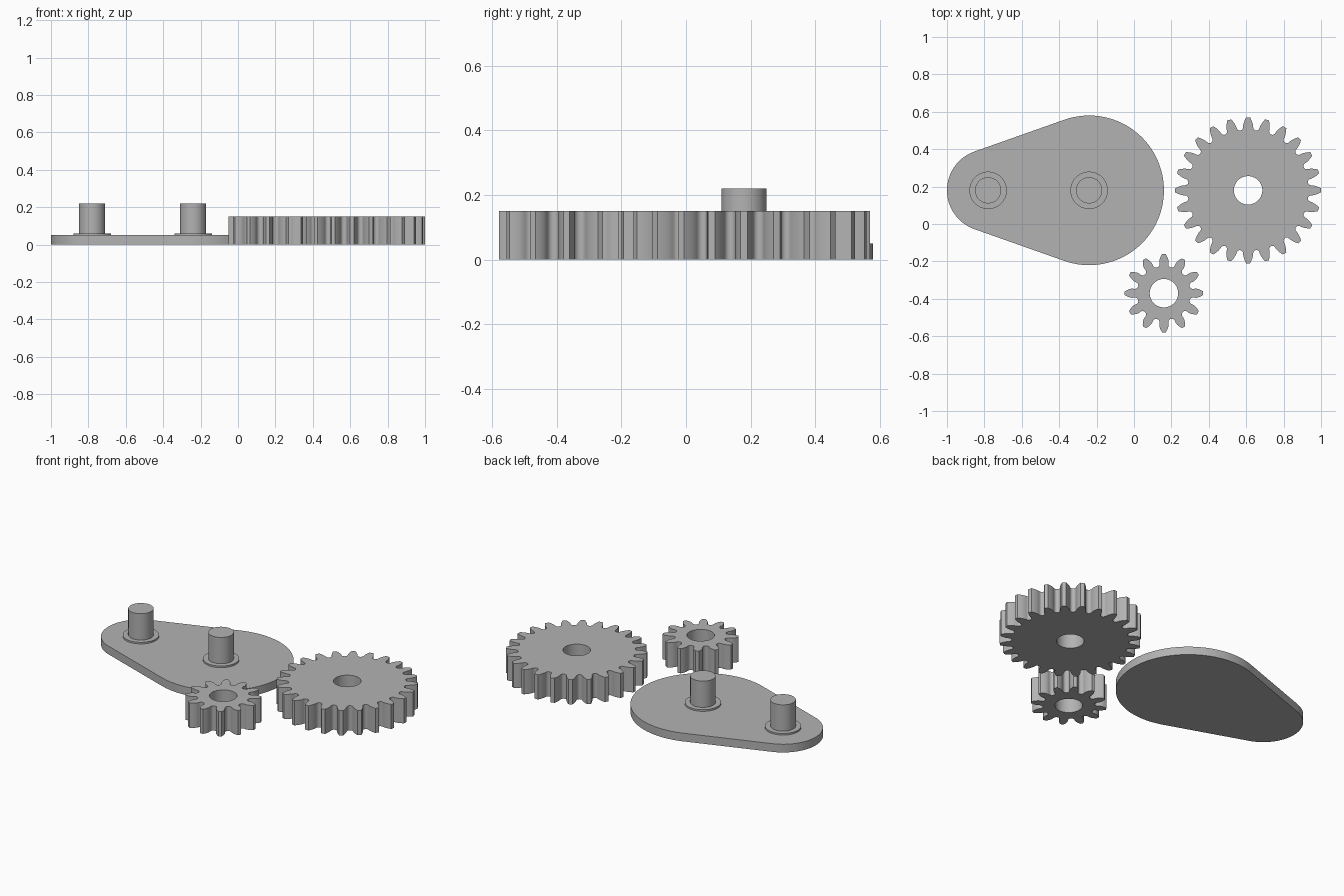
import bpy, bmesh, math
from mathutils import Vector

cube = bpy.data.objects.get("Cube")
if cube:
    bpy.data.objects.remove(cube, do_unlink=True)

grey = bpy.data.materials.new("plain grey")
grey.use_nodes = True
grey.diffuse_color = (0.45, 0.45, 0.45, 1)
grey.node_tree.nodes["Principled BSDF"].inputs["Base Color"].default_value = grey.diffuse_color

MODULE = 0.03
GEAR_HEIGHT, PLATE_HEIGHT = 0.15, 0.05
HOLE_RADIUS, POST_RADIUS, COLLAR_RADIUS = 0.076, 0.07, 0.1


def polar(r, a):
    return Vector((r * math.cos(a), r * math.sin(a)))


def arc(r, start, end, steps, centre=(0, 0)):
    """Points along an arc, both ends included."""
    return [Vector(centre) + polar(r, start + (end - start) * i / steps)
            for i in range(steps + 1)]


def circle(r, steps=64):
    return arc(r, 0, math.tau, steps)[:-1]


def prism(name, loops, location, height):
    """Extrude an outline, with any inner loops as holes."""
    bm = bmesh.new()
    edges = []
    for loop in loops:
        verts = [bm.verts.new((p.x, p.y, 0)) for p in loop]
        edges += [bm.edges.new((v, verts[i - 1])) for i, v in enumerate(verts)]
    if len(loops) == 1:
        faces = [bm.faces.new(verts)]
    else:
        bmesh.ops.triangle_fill(bm, edges=edges, use_beauty=True)
        faces = bm.faces[:]
    top = bmesh.ops.extrude_face_region(bm, geom=faces, use_keep_orig=True)["geom"]
    bmesh.ops.translate(bm, vec=(0, 0, height),
                        verts=[g for g in top if isinstance(g, bmesh.types.BMVert)])
    bmesh.ops.recalc_face_normals(bm, faces=bm.faces)
    mesh = bpy.data.meshes.new(name)
    bm.to_mesh(mesh)
    bm.free()
    mesh.materials.append(grey)
    obj = bpy.data.objects.new(name, mesh)
    obj.location = location
    bpy.context.collection.objects.link(obj)
    bpy.ops.object.select_all(action="DESELECT")
    obj.select_set(True)
    bpy.context.view_layer.objects.active = obj
    bpy.ops.object.shade_smooth_by_angle(angle=math.radians(35))
    return obj


def gear_outline(teeth):
    """Involute teeth with rounded valleys."""
    pitch = MODULE * teeth / 2
    tip, root = pitch + MODULE, pitch - 1.25 * MODULE
    pressure = math.radians(20)
    base = pitch * math.cos(pressure)
    half_base = math.pi / teeth / 2 + math.tan(pressure) - pressure

    # Rising flank, from the base circle to the tip
    flank = []
    for i in range(7):
        r = base + (tip - base) * i / 6
        a = math.acos(base / r)
        flank.append((r, half_base - math.tan(a) + a))

    # Semicircular valley between neighbouring teeth
    gap = math.pi / teeth - half_base
    s = math.sin(gap)
    mid = root / (1 - s)
    rho = mid * s
    points = []
    for t in range(teeth):
        turn = math.tau * t / teeth
        points += [polar(r, turn - a) for r, a in flank]
        points += [polar(r, turn + a) for r, a in reversed(flank)]
        v = turn + math.pi / teeth
        points += arc(rho, v - math.pi / 2 - gap, v - 3 * math.pi / 2 + gap, 8, polar(mid, v))
    return points


# Two loose gears with bores
for name, teeth, x, y in (("large_gear", 24, 0.61, 0.18), ("small_gear", 12, 0.16, -0.37)):
    prism(name, [gear_outline(teeth), circle(HOLE_RADIUS)], (x, y, 0), GEAR_HEIGHT)

# Base plate: two arcs joined by their common tangents
small_x, large_x, plate_y = -0.78, -0.24, 0.18
small_r, large_r = 0.22, 0.40
tangent = math.acos((small_r - large_r) / (large_x - small_x))
outline = arc(large_r, -tangent, tangent, 64, (large_x, 0))
outline += arc(small_r, tangent, math.tau - tangent, 48, (small_x, 0))
prism("base_plate", [outline], (0, plate_y, 0), PLATE_HEIGHT)

# Axle posts, each with a thin collar
for side, x in (("left", large_x), ("right", small_x)):
    prism(side + "_collar", [circle(COLLAR_RADIUS)], (x, plate_y, PLATE_HEIGHT), 0.01)
    prism(side + "_post", [circle(POST_RADIUS)], (x, plate_y, PLATE_HEIGHT), 0.17)
